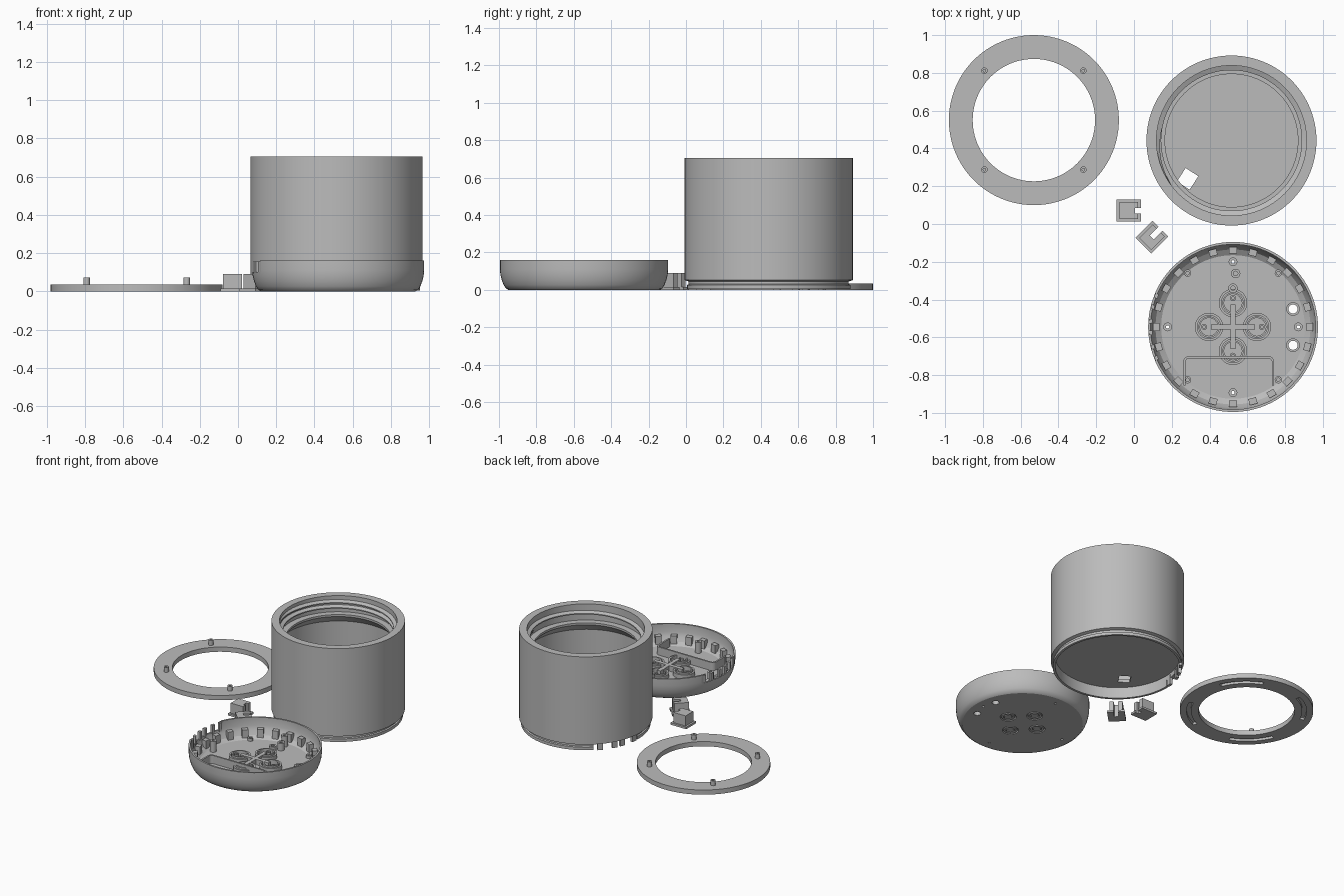
import bpy, bmesh, math
from math import sin, cos, pi, radians
from mathutils import Matrix, Vector

if "Cube" in bpy.data.objects:
    bpy.data.objects.remove(bpy.data.objects["Cube"])

GREY = bpy.data.materials.new("plain grey")
GREY.diffuse_color = (0.5, 0.5, 0.5, 1)
GREY.use_nodes = True
GREY.node_tree.nodes["Principled BSDF"].inputs["Base Color"].default_value = GREY.diffuse_color


def finish(name, bm):
    bmesh.ops.recalc_face_normals(bm, faces=bm.faces)
    me = bpy.data.meshes.new(name)
    bm.to_mesh(me)
    bm.free()
    ob = bpy.data.objects.new(name, me)
    bpy.context.collection.objects.link(ob)
    me.materials.append(GREY)
    return ob


def box(name, c, size, rot=0):
    """Box centred in x and y, c[2] is its bottom."""
    bm = bmesh.new()
    m = Matrix.Translation((c[0], c[1], c[2] + size[2] / 2)) @ Matrix.Rotation(rot, 4, 'Z')
    bmesh.ops.create_cube(bm, size=1, matrix=m @ Matrix.Diagonal((*size, 1)))
    return finish(name, bm)


def cyl(name, c, r, h, n=32):
    bm = bmesh.new()
    bmesh.ops.create_cone(bm, cap_ends=True, segments=n, radius1=r, radius2=r, depth=h,
                          matrix=Matrix.Translation((c[0], c[1], c[2] + h / 2)))
    return finish(name, bm)


def lathe(name, prof, c, n=96, a0=0, a1=360):
    """Spin a closed (r, z) outline round the axis at c; partial spans are capped."""
    bm = bmesh.new()
    full = a1 - a0 >= 360
    rings = []
    for i in range(n if full else n + 1):
        a = radians(a0 + (a1 - a0) * i / n)
        rings.append([bm.verts.new((c[0] + r * cos(a), c[1] + r * sin(a), z)) for r, z in prof])
    k = len(prof)
    for i in range(n):
        p, q = rings[i], rings[(i + 1) % len(rings)]
        for j in range(k):
            if prof[j][0] or prof[(j + 1) % k][0]:
                bm.faces.new((p[j], q[j], q[(j + 1) % k], p[(j + 1) % k]))
    if not full:
        bm.faces.new(rings[0])
        bm.faces.new(rings[-1])
    bmesh.ops.remove_doubles(bm, verts=bm.verts, dist=1e-5)
    return finish(name, bm)


def tube(name, c, ro, ri, h, n=32, a0=0, a1=360):
    z = c[2]
    return lathe(name, [(ri, z), (ro, z), (ro, z + h), (ri, z + h)], c, n, a0, a1)


def cut(ob, cutters):
    """Subtract the cutters, then delete them."""
    for k in cutters:
        m = ob.modifiers.new("cut", 'BOOLEAN')
        m.object, m.operation, m.solver = k, 'DIFFERENCE', 'EXACT'
    dg = bpy.context.evaluated_depsgraph_get()
    me = bpy.data.meshes.new_from_object(ob.evaluated_get(dg))
    ob.modifiers.clear()
    ob.data = me
    for k in cutters:
        bpy.data.objects.remove(k)


# --- cover ring with pins on top and arc slots below
R = (-0.53, 0.55, 0)
ring = tube("cover_ring", R, 0.45, 0.324, 0.035, 96)
cut(ring, [tube("slot", (R[0], R[1], -0.01), 0.405, 0.375, 0.028, 16, a - 22, a + 22)
           for a in (45, 135, 225, 315)])
for sx in (-1, 1):
    for sy in (-1, 1):
        p = (R[0] + sx * 0.262, R[1] + sy * 0.262, 0.034)
        tube("ring_pin", p, 0.017, 0.007, 0.037, 20)

# --- jar: threaded mouth, flared neck, recessed underside
J = (0.516, 0.442, 0)
jar = lathe("jar", [(0, 0.085), (0.42, 0.085), (0.42, 0.004), (0.437, 0.004), (0.437, 0.026),
                    (0.428, 0.03), (0.428, 0.045), (0.45, 0.052), (0.45, 0.705), (0.397, 0.705),
                    (0.397, 0.585), (0.352, 0.585), (0.352, 0.57), (0.41, 0.51),
                    (0.41, 0.11), (0, 0.11)], J)
cut(jar, [box("hole", (J[0] - 0.232, J[1] - 0.203, 0.05), (0.08, 0.085, 0.1), radians(-33)),
          tube("lip_gap", (J[0], J[1], -0.02), 0.47, 0.411, 0.07, 20, 132, 178)])
for a in (138, 152, 160, 174):
    tube("jar_tab", (J[0], J[1], 0), 0.436, 0.415, 0.07, 4, a - 2.5, a + 2.5)

# helical thread inside the mouth
bm = bmesh.new()
prev, N = None, 144
for i in range(N + 1):
    t = i / N
    a, z = t * 3.2 * pi, 0.61 + 0.06 * t
    d = 0.024 * min(1, t * 12, (1 - t) * 12) + 0.001
    cur = [bm.verts.new((J[0] + r * cos(a), J[1] + r * sin(a), z + dz))
           for r, dz in ((0.4, -0.016), (0.397 - d, -0.004), (0.397 - d, 0.004), (0.4, 0.016))]
    if prev:
        for j in range(4):
            bm.faces.new((prev[j], cur[j], cur[(j + 1) % 4], prev[(j + 1) % 4]))
    else:
        bm.faces.new(cur)
    prev = cur
bm.faces.new(prev)
finish("jar_thread", bm)

# --- base tray: rounded bowl
T = (0.524, -0.545, 0)


def at(x, y, z=0.015):
    return (T[0] + x, T[1] + y, z)


tray = lathe("tray", [(0, 0), (0.405, 0), (0.418, 0.008), (0.43, 0.026), (0.44, 0.052),
                      (0.447, 0.08), (0.45, 0.11), (0.45, 0.16), (0.437, 0.16), (0.437, 0.10),
                      (0.427, 0.07), (0.41, 0.04), (0.38, 0.02), (0, 0.02)], T)
PADS = [(0.127 * cos(k * pi / 2), 0.127 * sin(k * pi / 2)) for k in range(4)]
PORTS = [(0.318, 0.095), (0.318, -0.097)]
SCREWS = [(0, 0.345), (-0.346, 0), (0.346, 0), (0, -0.348)]
cutters = [box("side_notch", at(-0.46, 0, 0.10), (0.102, 0.6, 0.1))]
cutters += [cyl("port_hole", at(x, y, -0.02), 0.024, 0.1) for x, y in PORTS]
cutters += [cyl("screw_hole", at(x, y, -0.02), 0.009, 0.1, 16) for x, y in SCREWS]
cutters += [tube("pad_groove", at(x, y, -0.01), 0.054, 0.046, 0.024) for x, y in PADS]
cutters += [tube("pad_mark", at(x, y, -0.01), 0.032, 0.026, 0.016) for x, y in PADS]
cut(tray, cutters)

# prongs standing in the side notch
for a in (158, 166, 176, 184, 194, 202):
    tube("notch_prong", (T[0], T[1], 0.09), 0.447, 0.428, 0.065, 3, a - 1.5, a + 1.5)

# rest blocks round the bowl
for k in range(24):
    a = radians(15 * k)
    box("rest_block", at(0.407 * cos(a), 0.407 * sin(a), 0.03), (0.034, 0.042, 0.06), a)

# touch pads joined by a cross
for k, (x, y) in enumerate(PADS):
    tube("pad_collar", at(x, y), 0.075, 0.062, 0.035)
    tube("pad_rim", at(x, y), 0.056, 0.047, 0.045)
    tube("pad_stud", at(x * 1.2, y * 1.2), 0.016, 0.008, 0.035, 20)
for s in ((0.235, 0.028, 0.045), (0.028, 0.235, 0.045)):
    box("pad_cross", at(0, 0), s)

# screw posts, locating studs and port sleeves
for x, y in SCREWS:
    tube("screw_post", at(x, y), 0.023, 0.009, 0.085, 24)
for x, y in ((0.014, 0.283), (0, 0.205)):
    tube("stud", at(x, y), 0.025, 0.012, 0.06, 24)
for x, y in ((-0.24, 0.285), (0.24, 0.285), (0.24, -0.28), (-0.24, -0.28)):
    tube("low_stud", at(x, y), 0.019, 0.009, 0.025, 24)
for x, y in PORTS:
    tube("port_sleeve", at(x, y), 0.036, 0.024, 0.04)

# battery bay: thin rounded wall on three sides
X0, X1, Y0, Y1, W, H, Q = -0.257, 0.212, -0.31, -0.16, 0.012, 0.065, 0.025
for x in (X0, X1):
    box("bay_side", at(x, (Y0 + Y1 - Q) / 2), (W, Y1 - Q - Y0, H))
box("bay_back", at((X0 + X1) / 2, Y1), (X1 - X0 - 2 * Q, W, H))
for x, a in ((X0 + Q, 90), (X1 - Q, 0)):
    tube("bay_corner", at(x, Y1 - Q), Q + W / 2, Q - W / 2, H, 8, a, a + 90)

# --- two slotted clips: flange with a block on top
for x, y, rot, depth in ((-0.028, 0.071, 0, 0.03), (0.095, -0.07, pi / 4, 0.065)):
    d = Vector((cos(rot), sin(rot)))
    for name, size, z in (("clip_flange", (0.128, 0.118, 0.015), 0),
                          ("clip_block", (0.1, 0.09, 0.078), 0.012)):
        ob = box(name, (x, y, z), size, rot)
        o = 0.064 - depth + 0.1
        cut(ob, [box("slot", (x + d.x * o, y + d.y * o, -0.05), (0.2, 0.03, 0.2), rot)])

# --- smooth the round surfaces, keep edges sharp
for ob in bpy.context.scene.objects:
    ob.select_set(True)
    bpy.context.view_layer.objects.active = ob
bpy.ops.object.shade_smooth_by_angle(angle=radians(25))
